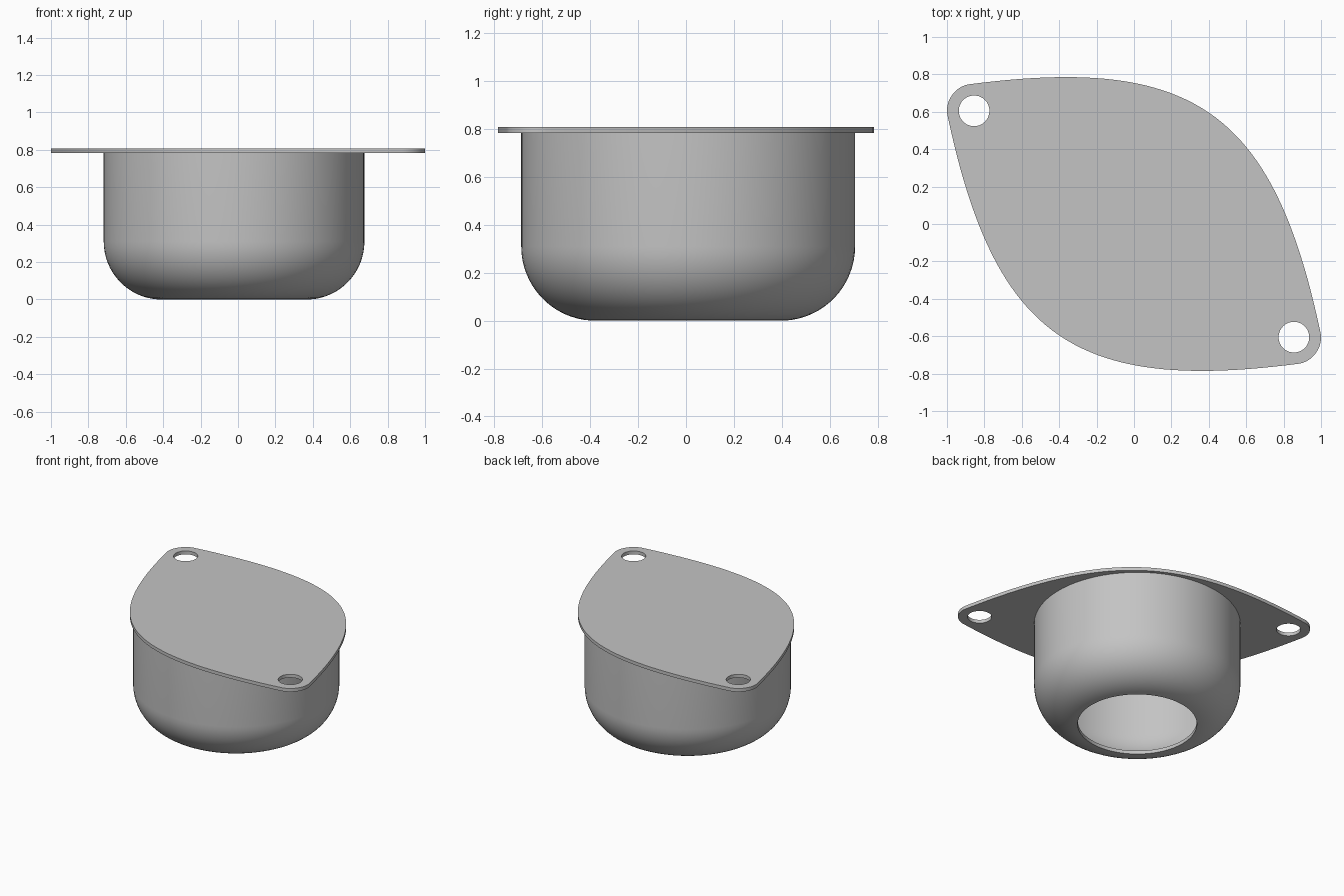
import bpy
import bmesh
from math import cos, sin, pi, radians
from mathutils import Vector
from mathutils.geometry import interpolate_bezier

cube = bpy.data.objects.get("Cube")
if cube:
    bpy.data.objects.remove(cube, do_unlink=True)

GREY = (0.55, 0.55, 0.55, 1.0)
metal = bpy.data.materials.new("grey_metal")
metal.use_nodes = True
metal.diffuse_color = GREY
metal.node_tree.nodes["Principled BSDF"].inputs["Base Color"].default_value = GREY

TOP, UNDER = 0.808, 0.783          # plate faces
LUG = Vector((0.855, -0.605, 0))   # lug centre, the other is its opposite
LUG_R, HOLE_R = 0.145, 0.082
RADIUS, FILLET, WALL, MOUTH = 0.697, 0.31, 0.025, 0.405


def finish(bm, name, location=(0, 0, 0)):
    bmesh.ops.recalc_face_normals(bm, faces=bm.faces)
    mesh = bpy.data.meshes.new(name)
    bm.to_mesh(mesh)
    bm.free()
    mesh.materials.append(metal)
    obj = bpy.data.objects.new(name, mesh)
    obj.location = location
    bpy.context.collection.objects.link(obj)
    bpy.ops.object.select_all(action='DESELECT')
    obj.select_set(True)
    bpy.context.view_layer.objects.active = obj
    bpy.ops.object.shade_smooth_by_angle(angle=radians(30))
    return obj


def arc(center, radius, start, end, steps):
    angles = [start + (end - start) * i / steps for i in range(steps + 1)]
    return [center + Vector((radius * cos(a), radius * sin(a), 0)) for a in angles]


# Mounting plate: one swept side and one rounded lug, repeated by a half turn
axis = Vector((-LUG.y, LUG.x, 0)).normalized()
start = Vector((-0.88, 0.747, 0))
handle = Vector((0.991, 0.13, 0)) * 1.21


def mirrored(v):
    return 2 * v.dot(axis) * axis - v


end = mirrored(start)
side = interpolate_bezier(start, start + handle, end + mirrored(handle), end, 48)
half = [Vector(p) for p in side] + arc(LUG, LUG_R, radians(10), radians(-80), 14)[1:-1]
outline = half + [-p for p in half]

bm = bmesh.new()
loops = [outline] + [arc(c, HOLE_R, 0, 2 * pi, 40)[:-1] for c in (LUG, -LUG)]
edges = []
for loop in loops:
    verts = [bm.verts.new((p.x, p.y, UNDER)) for p in loop]
    edges += [bm.edges.new((verts[i - 1], verts[i])) for i in range(len(verts))]
bmesh.ops.triangle_fill(bm, edges=edges, use_beauty=True, normal=(0, 0, 1))
result = bmesh.ops.extrude_face_region(bm, geom=bm.faces[:], use_keep_orig=True)
raised = [g for g in result["geom"] if isinstance(g, bmesh.types.BMVert)]
bmesh.ops.translate(bm, verts=raised, vec=(0, 0, TOP - UNDER))
finish(bm, "mounting_plate")

# Cup: thin rounded shell, open at the bottom
turn = Vector((RADIUS - FILLET, FILLET, 0))
outer = [Vector((RADIUS, UNDER, 0))] + arc(turn, FILLET, 0, radians(-87), 16)
inner = arc(turn, FILLET - WALL, radians(-87), 0, 16) + [Vector((RADIUS - WALL, UNDER, 0))]
lowest = min(p.y for p in outer)
bm = bmesh.new()
verts = [bm.verts.new((p.x, 0, p.y - lowest * (p.y < UNDER))) for p in outer + inner]
ring = [bm.edges.new((verts[i], verts[i + 1])) for i in range(len(verts) - 1)]
bmesh.ops.spin(bm, geom=verts + ring, cent=(0, 0, 0), axis=(0, 0, 1),
               angle=2 * pi, steps=96, use_merge=True)
bmesh.ops.remove_doubles(bm, verts=bm.verts, dist=0.0001)
finish(bm, "cup", (-0.021, 0.009, 0))
